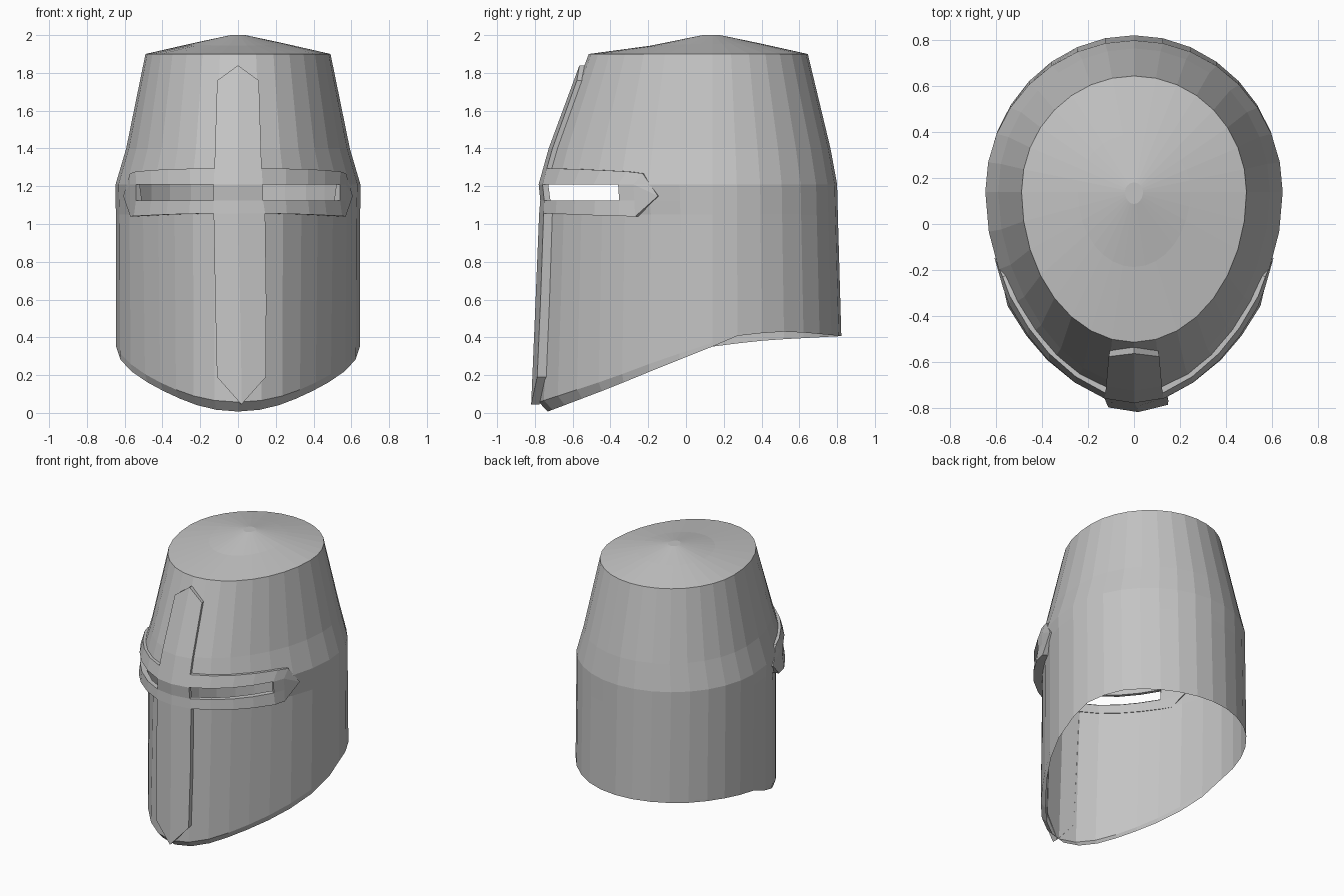
import bpy, bmesh, math
from mathutils import Vector

if "Cube" in bpy.data.objects:
    bpy.data.objects.remove(bpy.data.objects["Cube"], do_unlink=True)

SEGS = 32          # facets around the helmet
CY = 0.14          # y of the widest line
# height, half width, front depth, back depth, flattening of the front cheeks
LEVELS = [(0.0, .645, .922, .694, .065), (1.05, .647, .877, .664, .05),
          (1.21, .648, .893, .66, .02), (1.4, .592, .84, .625, .02), (1.9, .49, .655, .505, 0)]
# y, height of the rim's outer edge, of its lower edge; the +x side is cut higher at the back
RIM_FRONT = [(-.79, .05, .0), (-.39, .185, .14), (-.14, .28, .24), (.15, .375, .355)]
RIM_LEFT = RIM_FRONT + [(.29, .43, .415), (.55, .445, .432), (.83, .43, .407)]
RIM_RIGHT = RIM_FRONT + [(.44, .405, .386), (.83, .43, .407)]

steel = bpy.data.materials.new("steel grey")
steel.use_nodes = True
GREY = (.55, .55, .55, 1)
steel.diffuse_color = GREY
steel.node_tree.nodes["Principled BSDF"].inputs["Base Color"].default_value = GREY


def lerp_table(table, t):
    """Piecewise linear lookup; returns the values after the first column."""
    t = min(max(t, table[0][0]), table[-1][0])
    for a, b in zip(table, table[1:]):
        if t <= b[0]:
            k = (t - a[0]) / (b[0] - a[0])
            return [p + (q - p) * k for p, q in zip(a[1:], b[1:])]


def point(angle, z, d=0.0, max_flat=1.0):
    """Point on the egg-shaped wall, angle 0 = front, d = offset outward."""
    rx, front, back, flat = lerp_table(LEVELS, z)
    c = math.cos(angle)
    ry = back
    if c > 0:
        ry = front
        d -= min(flat, max_flat) * math.sin(2 * angle) ** 2
    return Vector(((rx + d) * math.sin(angle), CY - (ry + d) * c, z))


def finish(name, bm):
    mesh = bpy.data.meshes.new(name)
    bm.to_mesh(mesh)
    bm.free()
    mesh.materials.append(steel)
    obj = bpy.data.objects.new(name, mesh)
    bpy.context.collection.objects.link(obj)


def bridge(bm, low, high, skip=()):
    for i in range(SEGS):
        if i not in skip:
            j = (i + 1) % SEGS
            bm.faces.new((low[i], low[j], high[j], high[i]))


# Wall: chamfered slanting rim, eye slits, tapered upper part
angles = [2 * math.pi * i / SEGS for i in range(SEGS)]
bm = bmesh.new()
lower, outer = [], []
for a in angles:
    p = point(a, .3)
    z_out, z_low = lerp_table(RIM_LEFT if p.x > 0 else RIM_RIGHT, p.y)
    inset = .05 * max(0.0, math.cos(a)) ** 2
    lower.append(bm.verts.new(point(a, z_low, -inset)))
    outer.append(bm.verts.new(point(a, z_out)))
rings = [lower, outer]
for z in (1.05, 1.125, 1.21, 1.4, 1.9):
    rings.append([bm.verts.new(point(a, z)) for a in angles])
slits = {1, 2, 3, 4, SEGS - 2, SEGS - 3, SEGS - 4, SEGS - 5}
for n, (a, b) in enumerate(zip(rings, rings[1:])):
    bridge(bm, a, b, slits if n == 3 else ())
finish("helmet_wall", bm)

# Crown: shallow cone with a small flat tip
bm = bmesh.new()
crown = []
for k in (1.0, .5, .08):
    ring = []
    for a in angles:
        p = point(a, 1.9)
        z = {1.0: 1.9, .5: 1.956 - .012 * max(0, math.cos(a)), .08: 2.0}[k]
        ring.append(bm.verts.new((p.x * k, CY + (p.y - CY) * k, z)))
    crown.append(ring)
bridge(bm, crown[0], crown[1])
bridge(bm, crown[1], crown[2])
bm.faces.new(crown[2])
finish("crown", bm)

# Raised cross: laid out flat in x and z, then wrapped on the wall
bm = bmesh.new()


def cell(*pts):
    bm.faces.new([bm.verts.new((x, 0, z)) for x, z in pts])


# z, left edge, middle, right edge of the upright
upright = [(.19, -.105, .017, .14), (.6, -.114, .01, .142), (1.055, -.122, 0, .136),
           (1.125, -.124, 0, .128), (1.21, -.124, 0, .126), (1.295, -.12, 0, .12),
           (1.4, -.117, 0, .117), (1.76, -.105, 0, .105)]
for a, b in zip(upright, upright[1:]):
    for c in (1, 2):
        cell((a[c], a[0]), (a[c + 1], a[0]), (b[c + 1], b[0]), (b[c], b[0]))
for row, tip in ((upright[0], (.017, .045)), (upright[-1], (0, 1.84))):
    for c in (1, 2):
        tri = [(row[c], row[0]), (row[c + 1], row[0]), tip]
        cell(*(tri if tip[1] > row[0] else tri[::-1]))

# crossbar arms: x, lower edge, upper edge
arm = [(.25, 1.054, 1.293), (.37, 1.05, 1.29), (.46, 1.046, 1.285), (.538, 1.042, 1.278), (.572, 1.04, 1.268)]
for side, col in ((-1, 1), (1, 3)):
    cols = [[(r[col], r[0]) for r in upright[2:6]]]
    cols += [[(side * x, z) for z in (lo, 1.125, 1.21, hi)] for x, lo, hi in arm]
    for n, (a, b) in enumerate(zip(cols, cols[1:])):
        for r in range(3):
            if r == 1 and n < 4:
                continue          # eye slit
            quad = [a[r], b[r], b[r + 1], a[r + 1]]
            cell(*quad[::side])
    for r in range(3):
        cell(*[cols[-1][r], (side * .612, 1.148), cols[-1][r + 1]][::side])

bmesh.ops.remove_doubles(bm, verts=bm.verts, dist=.0005)
top = set(bm.verts)
bmesh.ops.extrude_edge_only(bm, edges=[e for e in bm.edges if e.is_boundary])
for v in bm.verts:
    x, _, z = v.co
    angle = math.asin(x / lerp_table(LEVELS, z)[0])
    if v in top:
        # thicker below the crossbar, thinning out toward the arm tips
        lift = .027 if abs(x) < .2 else .02
        if z < 1.1:
            lift += .013
        if abs(x) > .55:
            lift = .003 if abs(x) > .6 else .012
        v.co = point(angle, z, lift, .02)
    else:
        v.co = point(angle, z, -.004)
bm.normal_update()
finish("raised_cross", bm)
